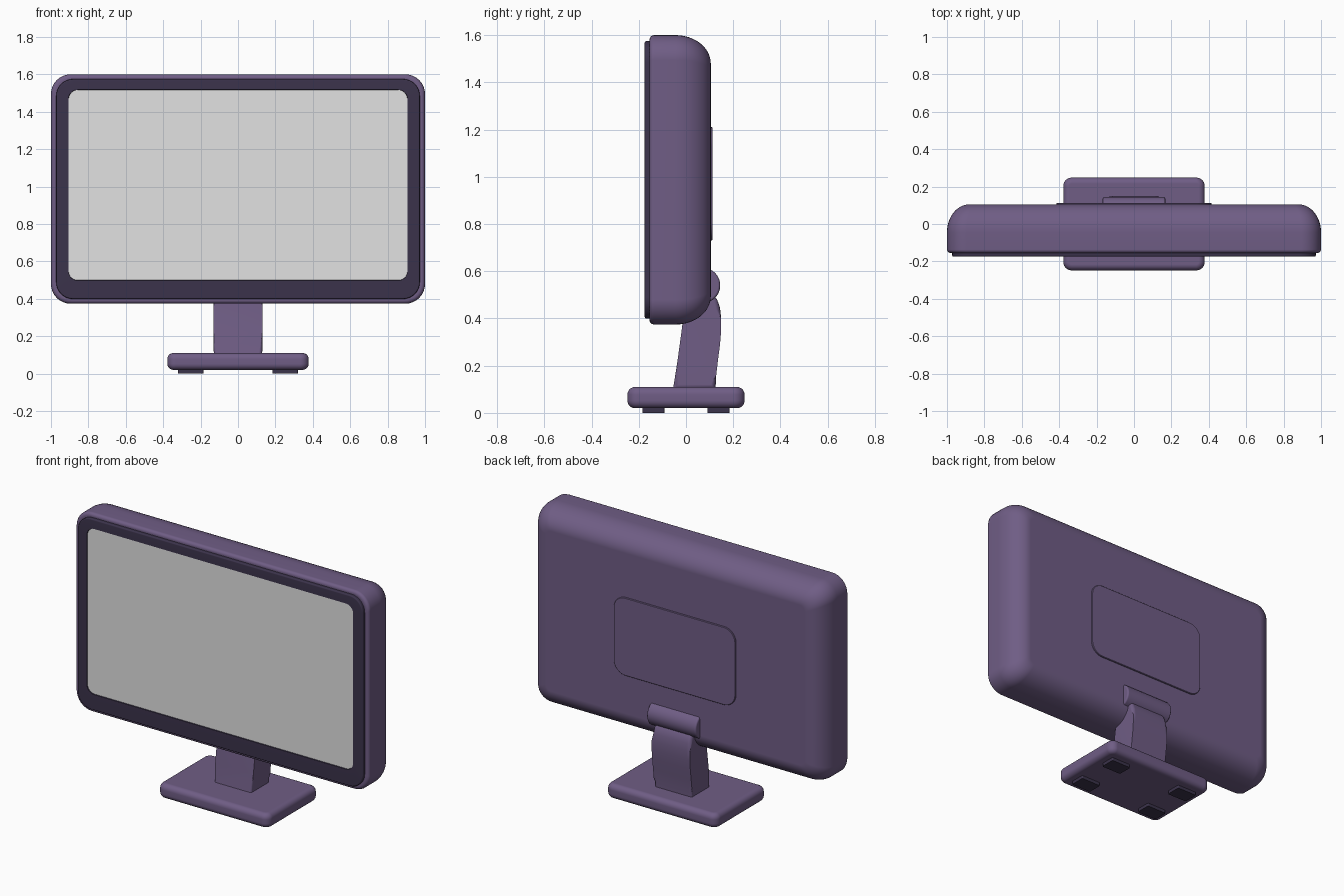
import bpy, bmesh, math
from mathutils import Vector

if "Cube" in bpy.data.objects:
    bpy.data.objects.remove(bpy.data.objects["Cube"])


def material(name, rgb):
    m = bpy.data.materials.new(name)
    m.diffuse_color = (*rgb, 1)
    m.use_nodes = True
    m.node_tree.nodes["Principled BSDF"].inputs["Base Color"].default_value = m.diffuse_color
    return m


PURPLE = material("muted purple", (0.16, 0.11, 0.235))
DARK = material("dark purple", (0.044, 0.033, 0.071))
GREY = material("screen grey", (0.76, 0.76, 0.76))
SEGS = 8


def rounded_rect(hw, hh, r):
    """Rounded rectangle outline, always the same number of points."""
    pts = []
    for i, (sx, sy) in enumerate([(1, 1), (-1, 1), (-1, -1), (1, -1)]):
        for k in range(SEGS + 1):
            a = math.pi / 2 * (i + k / SEGS)
            pts.append((sx * (hw - r) + r * math.cos(a),
                        sy * (hh - r) + r * math.sin(a)))
    return pts


def finish(name, bm, mat):
    bmesh.ops.recalc_face_normals(bm, faces=bm.faces)
    me = bpy.data.meshes.new(name)
    bm.to_mesh(me)
    bm.free()
    me.materials.append(mat)
    ob = bpy.data.objects.new(name, me)
    bpy.context.collection.objects.link(ob)
    bpy.ops.object.select_all(action='DESELECT')
    ob.select_set(True)
    bpy.context.view_layer.objects.active = ob
    bpy.ops.object.shade_smooth_by_angle(angle=math.radians(40))
    wn = ob.modifiers.new("flat_face_normals", 'WEIGHTED_NORMAL')
    wn.keep_sharp = True
    return ob


def loft(name, rings, mat, axis='Y', centre=(0, 0, 0), caps=True):
    """Skin rounded rectangles (half width, half height, radius, depth)."""
    bm = bmesh.new()
    c = Vector(centre)
    loops = []
    for hw, hh, r, d in rings:
        loops.append([bm.verts.new(c + Vector((u, d, v) if axis == 'Y' else (u, v, d)))
                      for u, v in rounded_rect(hw, hh, r)])
    for a, b in zip(loops, loops[1:]):
        for i in range(len(a)):
            j = (i + 1) % len(a)
            bm.faces.new((a[i], a[j], b[j], b[i]))
    if caps:
        bm.faces.new(loops[0])
        bm.faces.new(loops[-1])
    return finish(name, bm, mat)


def soft_slab(hw, hh, r, lo, hi, b, n=5):
    """Rings of a slab whose two rims are rounded by b."""
    arc = [math.pi / 2 * k / n for k in range(n + 1)]
    rim = [(b * (1 - math.sin(a)), b * (1 - math.cos(a))) for a in arc]
    rings = [(hw - i, hh - i, r - i, lo + d) for i, d in rim]
    return rings + [(hw - i, hh - i, r - i, hi - d) for i, d in reversed(rim)]


# Housing: straight walls, small front rim, broad elliptical back rounding
profile = [(0.02, -0.155), (0.011, -0.153), (0.004, -0.147), (0, -0.137)]
for k in range(13):
    t = math.pi / 2 * k / 12
    profile.append((0.12 * (1 - math.cos(t)), -0.045 + 0.15 * math.sin(t)))
loft("housing", [(1 - i, 0.613 - i, max(0.105 - 0.6 * i, 0.03), y) for i, y in profile],
     PURPLE, centre=(0, 0, 0.987))

# Bezel frame with the opening lower edge wider than the upper one
bm_rings = [(0.972, 0.588, 0.09, -0.15), (0.972, 0.588, 0.09, -0.168),
            (0.970, 0.586, 0.088, -0.172), (0.965, 0.581, 0.083, -0.175),
            (0.907, 0.510, 0.05, -0.175), (0.904, 0.507, 0.047, -0.165)]
bezel = loft("bezel", bm_rings, DARK, centre=(0, 0, 0.987), caps=False)
per_ring = 4 * (SEGS + 1)
for v in bezel.data.vertices[4 * per_ring:]:
    v.co.z += 0.021

# Screen panel
loft("screen", [(0.906, 0.509, 0.049, -0.158), (0.906, 0.509, 0.049, -0.17)],
     GREY, centre=(0, 0, 1.008))

# Raised cover on the back
loft("back_cover", [(0.415, 0.24, 0.08, 0.1), (0.415, 0.24, 0.08, 0.110),
                    (0.412, 0.237, 0.077, 0.113)], PURPLE, centre=(0, 0, 0.97))

# Hinge barrel across the lower back
bm = bmesh.new()
bmesh.ops.create_cone(bm, cap_ends=True, segments=40, radius1=0.075, radius2=0.075, depth=0.335)
rims = [e for e in bm.edges if abs(e.verts[0].co.z - e.verts[1].co.z) < 1e-5]
bmesh.ops.bevel(bm, geom=rims, offset=0.01, segments=3, affect='EDGES', profile=0.5)
for v in bm.verts:
    x, y, z = v.co
    v.co = (z, 0.07 + x, 0.54 + y)
finish("hinge", bm, PURPLE)

# Neck: side profile pushed across x, with rounded long edges
front = [(-0.055, 0.10), (-0.036, 0.22), (-0.017, 0.36), (0.0, 0.50)]
back = [(0.085, 0.515), (0.112, 0.505), (0.132, 0.48), (0.144, 0.445), (0.149, 0.40),
        (0.149, 0.35), (0.144, 0.29), (0.135, 0.22), (0.128, 0.16), (0.125, 0.10)]
bm = bmesh.new()
sides = [[bm.verts.new((x, y, z)) for y, z in front + back] for x in (-0.13, 0.13)]
n = len(sides[0])
for i in range(n):
    j = (i + 1) % n
    bm.faces.new((sides[0][i], sides[0][j], sides[1][j], sides[1][i]))
for s in sides:
    bm.faces.new(s)
rims = [e for e in bm.edges if abs(e.verts[0].co.x - e.verts[1].co.x) < 1e-5]
bmesh.ops.bevel(bm, geom=rims, offset=0.02, segments=4, affect='EDGES', profile=0.5)
finish("neck", bm, PURPLE)

# Base slab and its four pads
loft("base", soft_slab(0.378, 0.248, 0.045, 0.02, 0.11, 0.032), PURPLE, axis='Z')
for sx in (-1, 1):
    for sy in (-1, 1):
        loft("foot_pad", [(0.068, 0.047, 0.008, 0), (0.068, 0.047, 0.008, 0.025)],
             DARK, axis='Z', centre=(sx * 0.252, sy * 0.138, 0))
